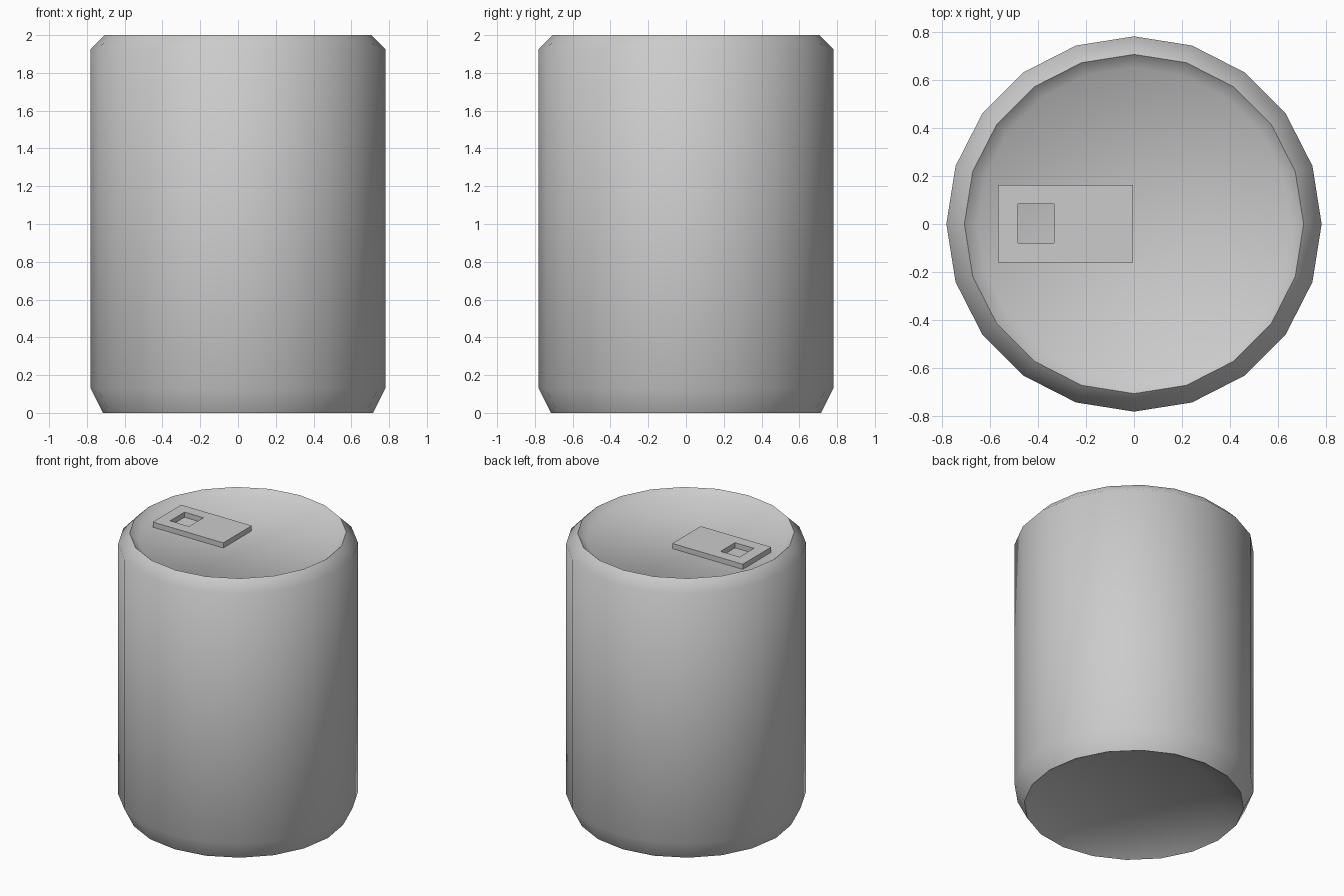
import bpy, bmesh, math

if "Cube" in bpy.data.objects:
    bpy.data.objects.remove(bpy.data.objects["Cube"])

SIDES = 20


def finish(bm, name):
    bmesh.ops.recalc_face_normals(bm, faces=bm.faces)
    mesh = bpy.data.meshes.new(name)
    bm.to_mesh(mesh)
    bm.free()
    ob = bpy.data.objects.new(name, mesh)
    bpy.context.collection.objects.link(ob)
    return ob


def bridge(bm, a, b):
    n = len(a)
    for i in range(n):
        j = (i + 1) % n
        bm.faces.new((a[i], a[j], b[j], b[i]))


# Can body: raised base, tapered foot, straight wall, shoulder, recessed lid
profile = [(0.53, 0.10), (0.715, 0.0), (0.78, 0.13), (0.78, 1.925),
           (0.705, 2.0), (0.65, 1.95)]
bm = bmesh.new()
rings = []
for r, z in profile:
    rings.append([bm.verts.new((r * math.cos(math.tau * i / SIDES),
                                r * math.sin(math.tau * i / SIDES), z))
                  for i in range(SIDES)])
for a, b in zip(rings, rings[1:]):
    bridge(bm, a, b)
bm.faces.new(rings[0])
bm.faces.new(rings[-1])
can = finish(bm, "can_body")
bpy.context.view_layer.objects.active = can
can.select_set(True)
bpy.ops.object.shade_smooth_by_angle(angle=math.radians(60))

# Pull tab: flat rectangular plate with a square finger hole
bm = bmesh.new()


def rect(x0, x1, y0, y1, z):
    return [bm.verts.new((x, y, z))
            for x, y in ((x0, y0), (x1, y0), (x1, y1), (x0, y1))]


outer, hole = (-0.565, -0.005, -0.16, 0.163), (-0.483, -0.333, -0.08, 0.083)
loops = [rect(*outer, 1.95), rect(*outer, 1.987),
         rect(*hole, 1.987), rect(*hole, 1.95)]
for k in range(4):
    bridge(bm, loops[k], loops[(k + 1) % 4])
finish(bm, "pull_tab")
